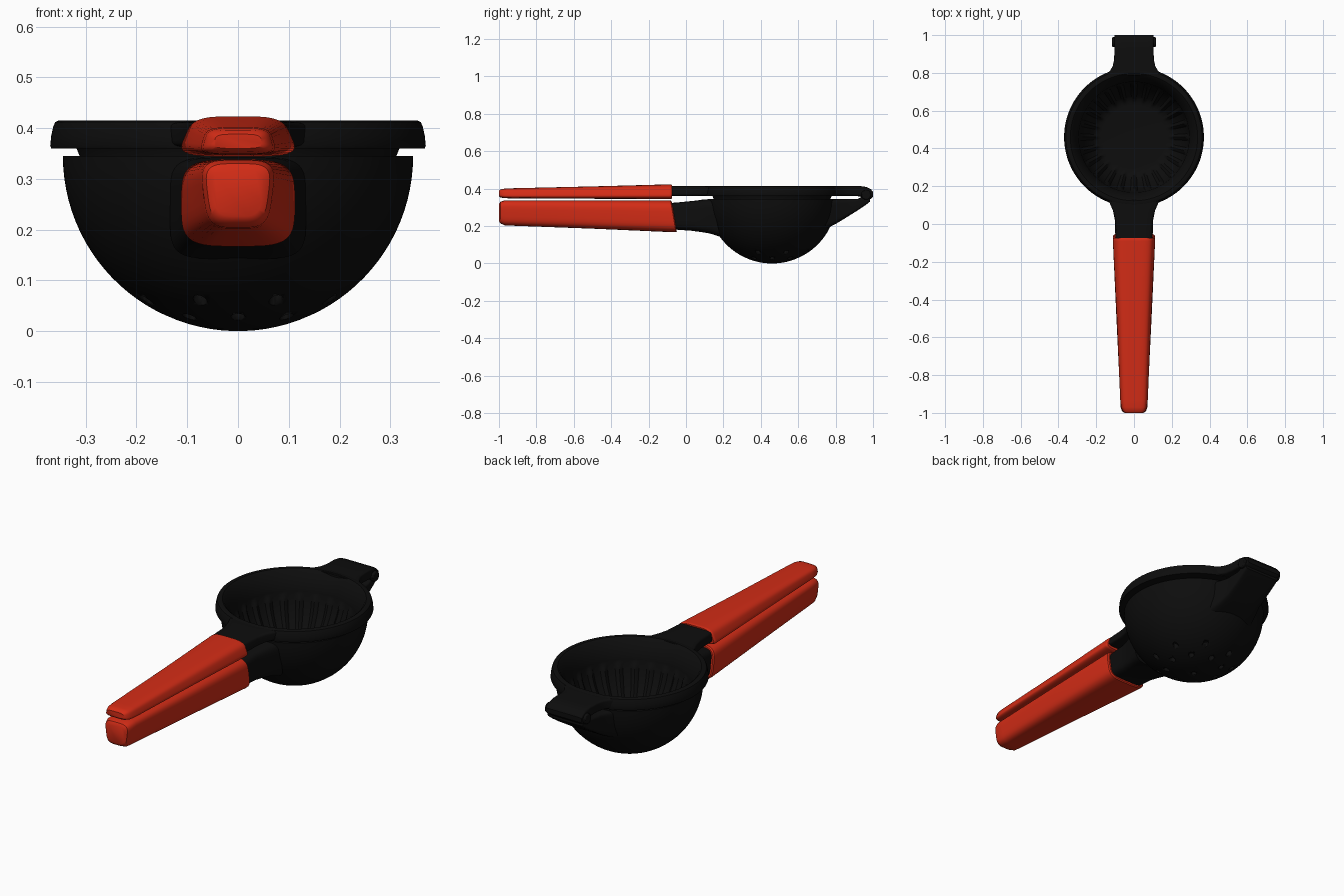
import bpy, bmesh
from math import sin, cos, pi, radians, copysign

if "Cube" in bpy.data.objects:
    bpy.data.objects.remove(bpy.data.objects["Cube"])

CY = 0.46  # bowl centre on y


def material(name, rgb):
    m = bpy.data.materials.new(name)
    m.diffuse_color = (*rgb, 1)
    m.use_nodes = True
    m.node_tree.nodes["Principled BSDF"].inputs["Base Color"].default_value = m.diffuse_color
    return m


BLACK = material("black_enamel", (0.004, 0.004, 0.004))
RED = material("red_grip", (0.65, 0.025, 0.008))


def finish(name, bm, mat, angle=35):
    bmesh.ops.remove_doubles(bm, verts=bm.verts, dist=1e-5)
    bmesh.ops.recalc_face_normals(bm, faces=bm.faces)
    me = bpy.data.meshes.new(name)
    bm.to_mesh(me)
    bm.free()
    ob = bpy.data.objects.new(name, me)
    bpy.context.collection.objects.link(ob)
    if mat:
        me.materials.append(mat)
    bpy.ops.object.select_all(action='DESELECT')
    ob.select_set(True)
    bpy.context.view_layer.objects.active = ob
    bpy.ops.object.shade_smooth_by_angle(angle=radians(angle))
    return ob


def bridge(bm, a, b):
    n = len(a)
    for i in range(n):
        j = (i + 1) % n
        bm.faces.new((a[i], a[j], b[j], b[i]))


def lathe(name, profile, segs, mat, ribs=0):
    """Revolve (radius, z, rib depth) points that start and end on the axis."""
    bm = bmesh.new()
    rings = []
    for r, z, amp in profile:
        ring = []
        for i in range(segs):
            a = 2 * pi * i / segs
            rr = r - amp * max(0, cos(ribs * a))
            ring.append(bm.verts.new((rr * cos(a), CY + rr * sin(a), z)))
        rings.append(ring)
    for a, b in zip(rings[1:-1], rings[2:-1]):
        bridge(bm, a, b)
    for pole, ring in ((rings[0], rings[1]), (rings[-1], rings[-2])):
        for i in range(segs):
            bm.faces.new((pole[0], ring[i], ring[(i + 1) % segs]))
    loose = [v for v in bm.verts if not v.link_faces]
    bmesh.ops.delete(bm, geom=loose, context='VERTS')
    return finish(name, bm, mat)


def loft(name, sections, mat, e=0.4, n=40):
    """Skin rounded sections (y, half width, z0, z1, taper, shear) along y."""
    bm = bmesh.new()
    rings = []
    for y, w, z0, z1, taper, shear in sections:
        ring = []
        for i in range(n):
            a = 2 * pi * (i + 0.5) / n
            c = copysign(abs(cos(a)) ** e, cos(a))
            s = copysign(abs(sin(a)) ** e, sin(a))
            dz = s * (z1 - z0) / 2
            ring.append(bm.verts.new((w * c * (1 + taper * s), y - shear * dz,
                                      (z0 + z1) / 2 + dz)))
        rings.append(ring)
    for a, b in zip(rings, rings[1:]):
        bridge(bm, a, b)
    bm.faces.new(rings[0])
    bm.faces.new(rings[-1])
    return finish(name, bm, mat)


def arc(radius, a0, a1, steps, amp=0):
    """Points on a sphere centred at z 0.345; angle measured below the equator."""
    out = []
    for i in range(steps + 1):
        a = radians(a0 + (a1 - a0) * i / steps)
        out.append((radius * cos(a), 0.345 - radius * sin(a), amp))
    return out


# lower bowl: hemispherical shell
bowl = lathe("lower_bowl",
             [(0, 0, 0)] + arc(0.345, 88, 0, 24) + arc(0.323, 0, 88, 24)
             + [(0, 0.022, 0)], 96, BLACK)

# juice holes: two rings of vertical cutters and one in the centre
bm = bmesh.new()
spots = [(0, 0)]
for k in range(8):
    spots.append((0.195, pi / 8 + k * pi / 4))
    spots.append((0.135, k * pi / 4))
for r, a in spots:
    ret = bmesh.ops.create_cone(bm, cap_ends=True, segments=16, radius1=0.014,
                                radius2=0.014, depth=0.2)
    bmesh.ops.translate(bm, verts=ret['verts'],
                        vec=(r * cos(a), CY + r * sin(a), 0.05))
cutter = finish("hole_cutter", bm, None)
cutter.hide_render = True
cutter.hide_viewport = True
mod = bowl.modifiers.new("holes", 'BOOLEAN')
mod.object = cutter
mod.operation = 'DIFFERENCE'
mod.solver = 'EXACT'

# upper press cup: flanged rim, ribbed inner wall, flat floor
lathe("upper_press",
      [(0, 0.105, 0)] + arc(0.312, 50.3, 0, 12)
      + [(0.318, 0.36, 0), (0.368, 0.36, 0), (0.37, 0.365, 0), (0.368, 0.385, 0),
         (0.364, 0.403, 0), (0.36, 0.412, 0), (0.353, 0.415, 0), (0.337, 0.415, 0),
         (0.328, 0.408, 0), (0.305, 0.365, 0)]
      + arc(0.293, 3, 8, 2) + arc(0.293, 11, 46, 10, 0.012)
      + [(0.185, 0.128, 0), (0.17, 0.125, 0), (0, 0.125, 0)],
      192, BLACK, ribs=24)

# lower handle: black neck and red grip
loft("lower_neck", [
    (-0.20, 0.090, 0.19, 0.320, 0, 0.17),
    (-0.05, 0.098, 0.18, 0.325, 0, 0.1),
    (0.02, 0.100, 0.175, 0.332, 0, 0.1),
    (0.07, 0.109, 0.168, 0.337, 0, 0.12),
    (0.11, 0.120, 0.160, 0.342, 0, 0.2),
    (0.16, 0.134, 0.142, 0.343, 0, 0.25)], BLACK)
loft("lower_grip", [
    (-1.0, 0.048, 0.226, 0.318, 0.12, 0),
    (-0.992, 0.060, 0.214, 0.330, 0.12, 0),
    (-0.97, 0.068, 0.204, 0.337, 0.12, 0),
    (-0.93, 0.070, 0.202, 0.338, 0.10, 0),
    (-0.50, 0.092, 0.186, 0.338, 0.04, 0),
    (-0.085, 0.112, 0.167, 0.338, 0.0, 0.17),
    (-0.068, 0.111, 0.167, 0.337, 0.0, 0.17),
    (-0.063, 0.106, 0.172, 0.332, 0.0, 0.17)], RED, e=0.5)

# upper handle: black neck and red grip
loft("upper_neck", [
    (-0.20, 0.085, 0.362, 0.412, -0.08, 0),
    (-0.05, 0.097, 0.361, 0.414, -0.05, 0),
    (0.02, 0.100, 0.361, 0.414, -0.03, 0),
    (0.07, 0.111, 0.361, 0.414, 0, 0),
    (0.10, 0.124, 0.361, 0.414, 0, 0),
    (0.128, 0.136, 0.362, 0.413, 0, 0)], BLACK, e=0.3)
loft("upper_grip", [
    (-1.0, 0.046, 0.360, 0.388, -0.05, 0),
    (-0.992, 0.057, 0.353, 0.396, -0.08, 0),
    (-0.97, 0.066, 0.349, 0.400, -0.1, 0),
    (-0.93, 0.070, 0.348, 0.402, -0.12, 0),
    (-0.50, 0.086, 0.346, 0.412, -0.15, 0),
    (-0.09, 0.105, 0.344, 0.423, -0.16, 0),
    (-0.08, 0.104, 0.345, 0.423, -0.16, 0),
    (-0.075, 0.100, 0.348, 0.420, -0.16, 0)], RED, e=0.5)

# hinge: upper tab, lower lug and cross pin
loft("upper_hinge_tab", [
    (0.785, 0.150, 0.362, 0.413, 0, 0),
    (0.81, 0.128, 0.361, 0.414, 0, 0),
    (0.835, 0.113, 0.361, 0.414, 0, 0),
    (0.87, 0.105, 0.361, 0.414, 0, 0),
    (0.93, 0.104, 0.359, 0.414, 0, 0),
    (0.965, 0.104, 0.340, 0.409, 0, 0),
    (0.988, 0.104, 0.345, 0.398, 0, 0),
    (1.0, 0.103, 0.358, 0.382, 0, 0)], BLACK, e=0.25)
loft("lower_hinge_lug", [
    (0.755, 0.135, 0.180, 0.343, 0, -0.25),
    (0.80, 0.118, 0.208, 0.344, 0, -0.08),
    (0.84, 0.105, 0.235, 0.345, 0, 0),
    (0.92, 0.102, 0.285, 0.346, 0, 0),
    (0.96, 0.102, 0.312, 0.365, 0, 0),
    (0.985, 0.101, 0.332, 0.37, 0, 0)], BLACK, e=0.25)
bpy.ops.mesh.primitive_cylinder_add(vertices=32, radius=0.026, depth=0.232,
                                    location=(0, 0.963, 0.367),
                                    rotation=(0, pi / 2, 0))
pin = bpy.context.object
pin.name = "hinge_pin"
pin.data.materials.append(BLACK)
bev = pin.modifiers.new("soft_ends", 'BEVEL')
bev.width = 0.005
bev.segments = 2
bpy.ops.object.shade_smooth_by_angle(angle=radians(35))
